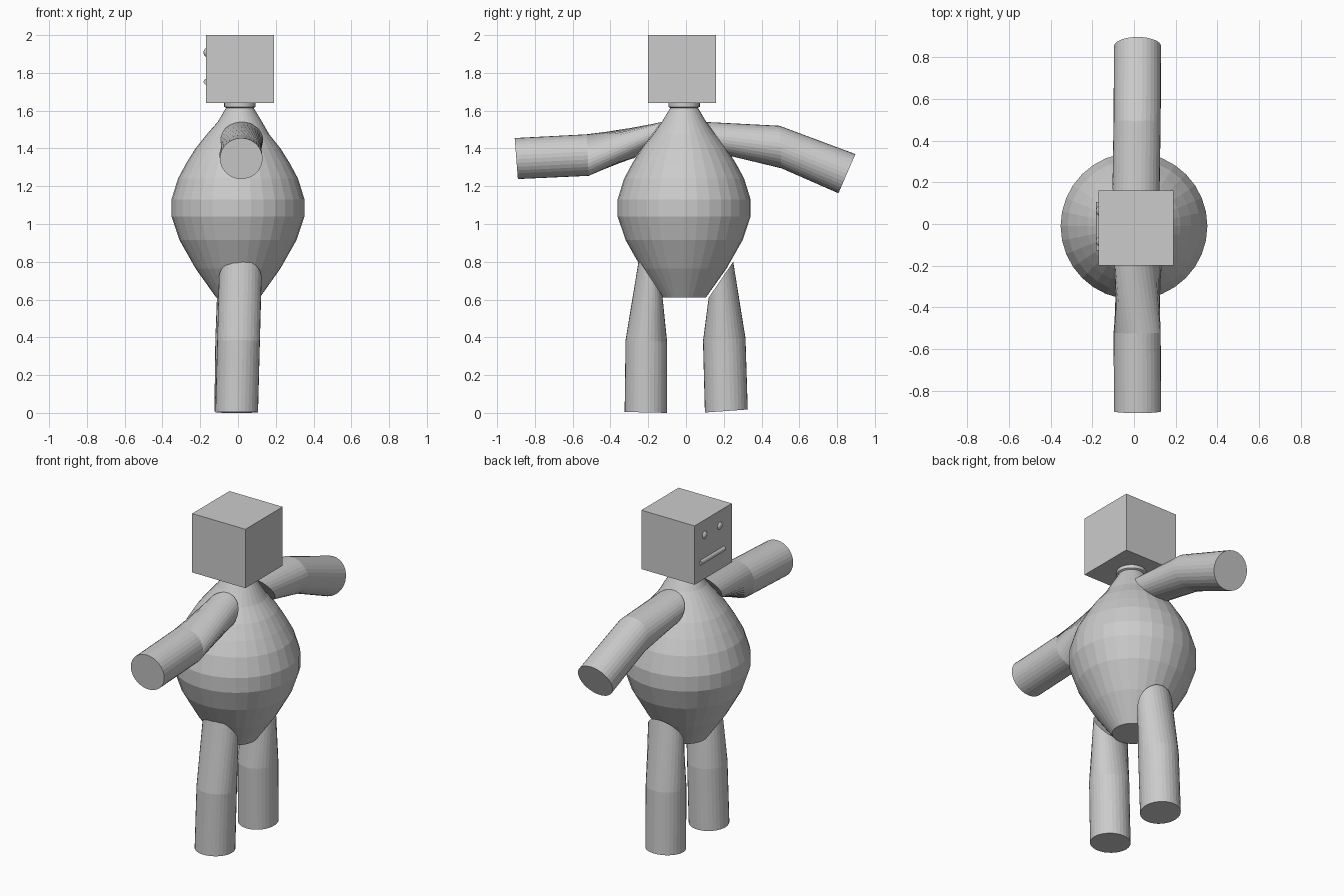
import bpy, bmesh, math
from mathutils import Vector, Matrix

cube = bpy.data.objects.get("Cube")
if cube:
    bpy.data.objects.remove(cube)

SIDES = 32
LIMB_RADIUS = 0.113


def add_object(name, bm):
    bmesh.ops.recalc_face_normals(bm, faces=bm.faces)
    mesh = bpy.data.meshes.new(name)
    bm.to_mesh(mesh)
    bm.free()
    obj = bpy.data.objects.new(name, mesh)
    bpy.context.collection.objects.link(obj)
    return obj


def loft(name, rings):
    """Bridge a list of equal-length point rings and cap both ends."""
    bm = bmesh.new()
    loops = [[bm.verts.new(p) for p in ring] for ring in rings]
    for low, high in zip(loops, loops[1:]):
        for i in range(SIDES):
            j = (i + 1) % SIDES
            bm.faces.new((low[i], low[j], high[j], high[i]))
    bm.faces.new(loops[0])
    bm.faces.new(loops[-1])
    return add_object(name, bm)


def ring(center, u, v, twist=0.0):
    points = []
    for i in range(SIDES):
        a = math.tau * i / SIDES
        points.append(center + u * math.cos(a + twist) + v * math.sin(a + twist))
    return points


def limb(name, sections, twist=0.0):
    """Each section: x centre and two opposite rim points in the y-z plane."""
    rings = []
    for k, (x, a, b) in enumerate(sections):
        a, b = Vector((x, *a)), Vector((x, *b))
        side = Vector((LIMB_RADIUS, 0, 0))
        rings.append(ring((a + b) / 2, (a - b) / 2, side, twist if k else 0.0))
    return loft(name, rings)


# Pear-shaped body with a narrow neck: (radius, height)
profile = [(0.115, 0.61), (0.225, 0.765), (0.31, 0.915), (0.352, 1.04),
           (0.352, 1.13), (0.318, 1.24), (0.275, 1.32), (0.225, 1.4),
           (0.165, 1.475), (0.118, 1.54), (0.088, 1.59), (0.073, 1.615),
           (0.083, 1.62), (0.083, 1.645)]
loft("body", [ring(Vector((0.01 * (z > 1.5), -0.01, z)), Vector((r, 0, 0)), Vector((0, r, 0)))
              for r, z in profile])

# Arms: shoulder, elbow, hand
limb("front_arm", [(0.02, (-0.13, 1.54), (-0.27, 1.35)),
                   (0.015, (-0.525, 1.475), (-0.515, 1.255)),
                   (0.017, (-0.907, 1.455), (-0.89, 1.238))], math.radians(35))
limb("back_arm", [(0.01, (0.108, 1.54), (0.235, 1.36)),
                  (0.015, (0.495, 1.52), (0.505, 1.295)),
                  (0.017, (0.897, 1.37), (0.807, 1.163))])

# Legs: hip, knee, foot
limb("front_leg", [(0.012, (-0.25, 0.81), (-0.125, 0.62)),
                   (0.003, (-0.32, 0.385), (-0.1, 0.375)),
                   (-0.007, (-0.325, 0.005), (-0.1, 0))])
limb("back_leg", [(0.005, (0.25, 0.8), (0.12, 0.61)),
                  (-0.007, (0.315, 0.395), (0.09, 0.38)),
                  (-0.012, (0.327, 0.018), (0.1, 0.002))])

# Cube head
bm = bmesh.new()
bmesh.ops.create_cube(bm, size=0.36, matrix=Matrix.Translation((0.01, -0.02, 1.82)))
add_object("head", bm)

# Eyes on the -x side of the head
for name, y in (("right_eye", 0.063), ("left_eye", -0.083)):
    bm = bmesh.new()
    bmesh.ops.create_uvsphere(bm, u_segments=16, v_segments=10, radius=0.027,
                              matrix=Matrix.Translation((-0.156, y, 1.908)))
    add_object(name, bm)

# Rod-shaped mouth
bm = bmesh.new()
bmesh.ops.create_cone(bm, segments=16, cap_ends=True, radius1=0.016, radius2=0.016, depth=0.232,
                      matrix=Matrix.Translation((-0.166, -0.01, 1.753))
                      @ Matrix.Rotation(math.pi / 2, 4, 'X'))
add_object("mouth", bm)
